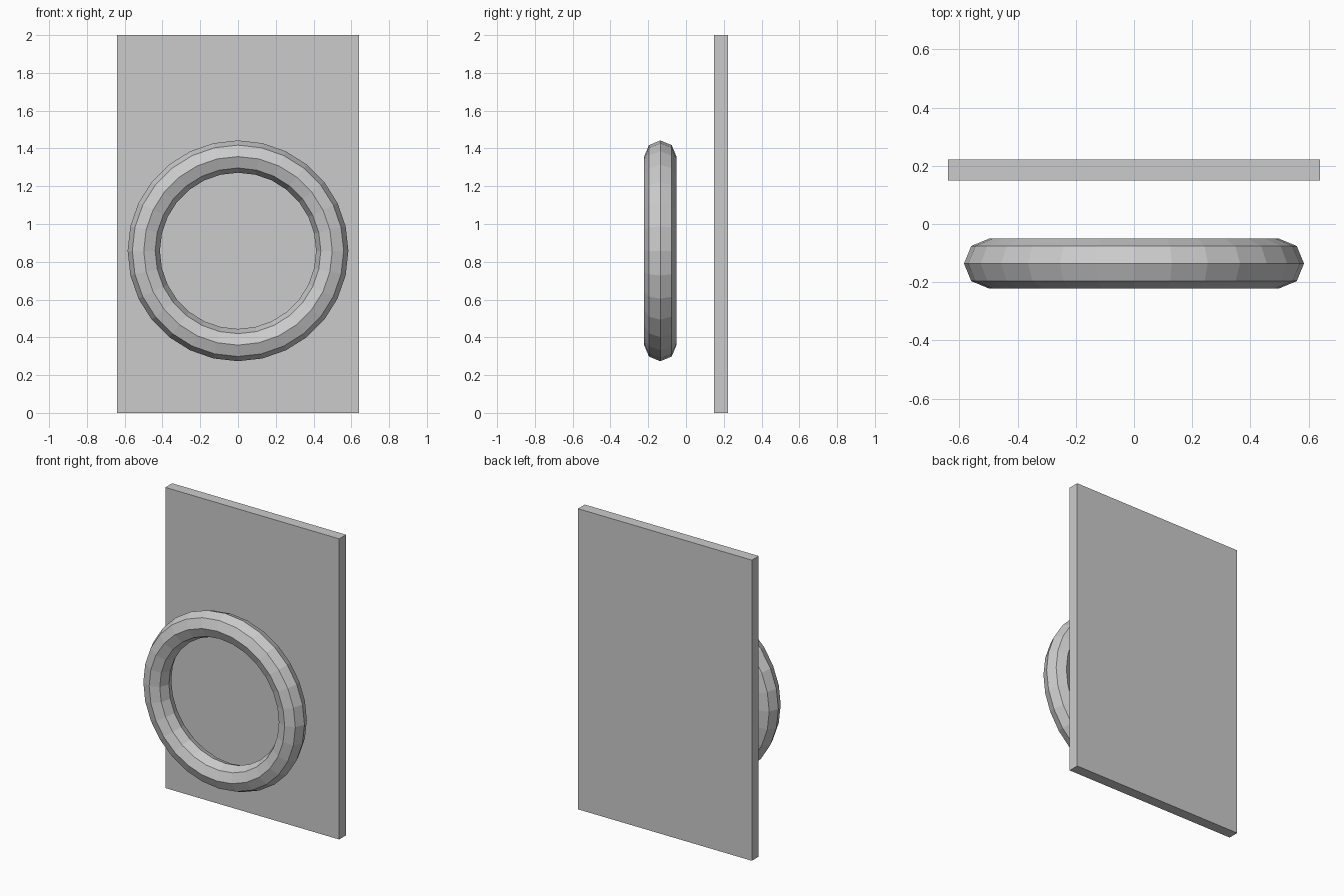
import bpy
from math import pi

if "Cube" in bpy.data.objects:
    bpy.data.objects.remove(bpy.data.objects["Cube"])

# Flat backing panel
bpy.ops.mesh.primitive_cube_add(size=1, location=(0, 0.1855, 1.0))
panel = bpy.context.object
panel.name = "back_panel"
panel.scale = (1.28, 0.072, 2.0)

# Low-poly upright ring in front of the panel
bpy.ops.mesh.primitive_torus_add(
    major_segments=28, minor_segments=8,
    major_radius=0.499, minor_radius=0.0855,
    location=(0, -0.136, 0.858), rotation=(pi / 2, 0, 0))
ring = bpy.context.object
ring.name = "front_ring"
for p in ring.data.polygons:
    p.use_smooth = False
